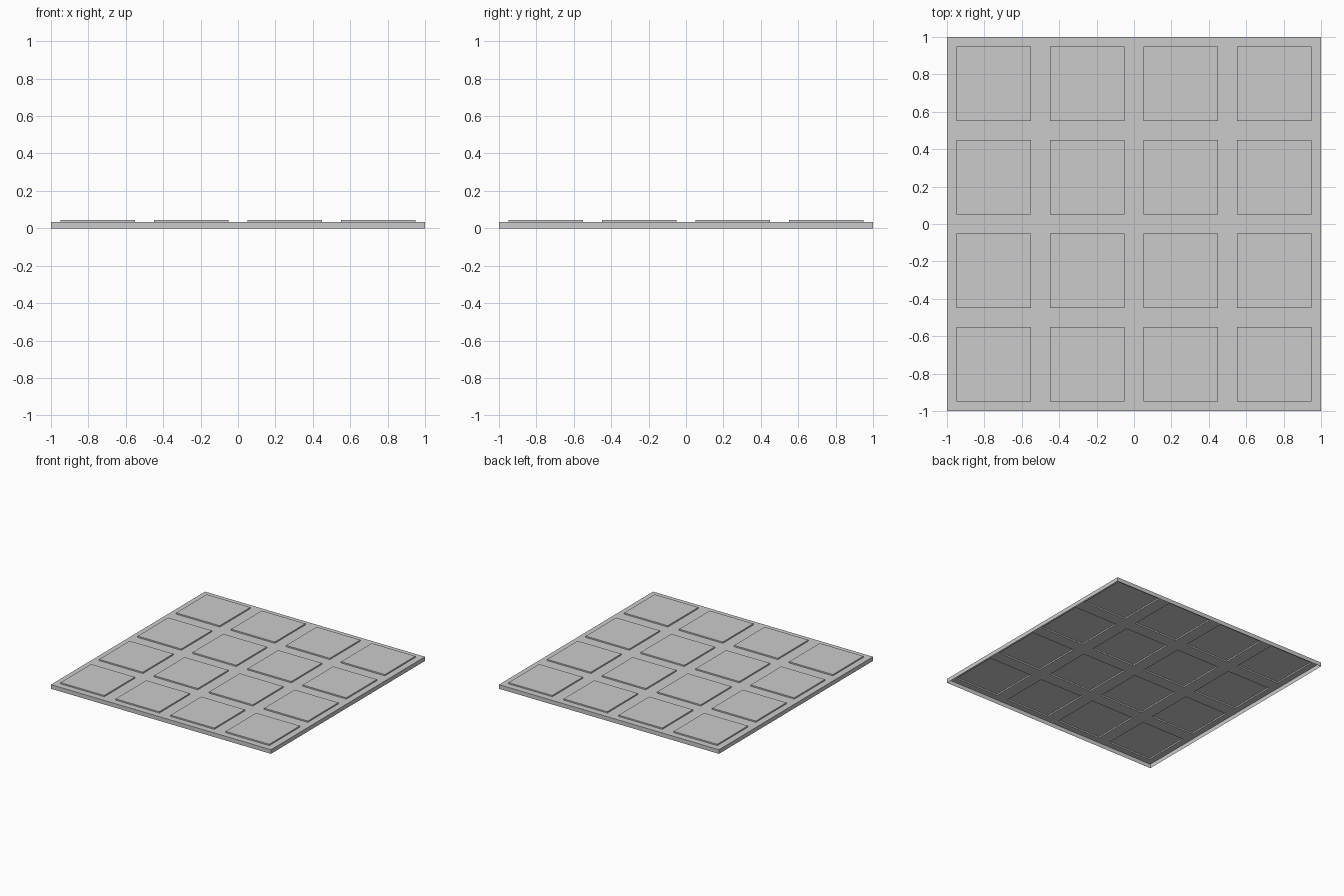
import bpy, bmesh

if "Cube" in bpy.data.objects:
    bpy.data.objects.remove(bpy.data.objects["Cube"])

PLATE_TOP = 0.034   # height of the plate surface
PAD_TOP = 0.045     # height of the raised pads
PAD_HALF = 0.177    # half the width of a pad
CELLS = 4

bm = bmesh.new()

# Plate surface split into a grid of square cells
bmesh.ops.create_grid(bm, x_segments=CELLS, y_segments=CELLS, size=1)
bmesh.ops.translate(bm, verts=bm.verts, vec=(0, 0, PLATE_TOP))
cells = bm.faces[:]

# Thin skirt down to the ground, open underneath
rim = [e for e in bm.edges if e.is_boundary]
skirt = bmesh.ops.extrude_edge_only(bm, edges=rim)["geom"]
bmesh.ops.translate(bm, vec=(0, 0, -PLATE_TOP),
                    verts=[g for g in skirt if isinstance(g, bmesh.types.BMVert)])

# Raised square pad in every cell: inset, then extrude upwards
bmesh.ops.inset_individual(bm, faces=cells, thickness=1 / CELLS - PAD_HALF)
for cell in cells:
    pad = bmesh.ops.extrude_discrete_faces(bm, faces=[cell])["faces"][0]
    bmesh.ops.translate(bm, verts=pad.verts, vec=(0, 0, PAD_TOP - PLATE_TOP))

# Merge flat regions and face everything outwards
bmesh.ops.recalc_face_normals(bm, faces=bm.faces)
if max(bm.faces, key=lambda f: f.calc_center_median().z).normal.z < 0:
    bmesh.ops.reverse_faces(bm, faces=bm.faces)

mesh = bpy.data.meshes.new("studded_plate")
bm.to_mesh(mesh)
bm.free()
bpy.context.collection.objects.link(bpy.data.objects.new("studded_plate", mesh))
